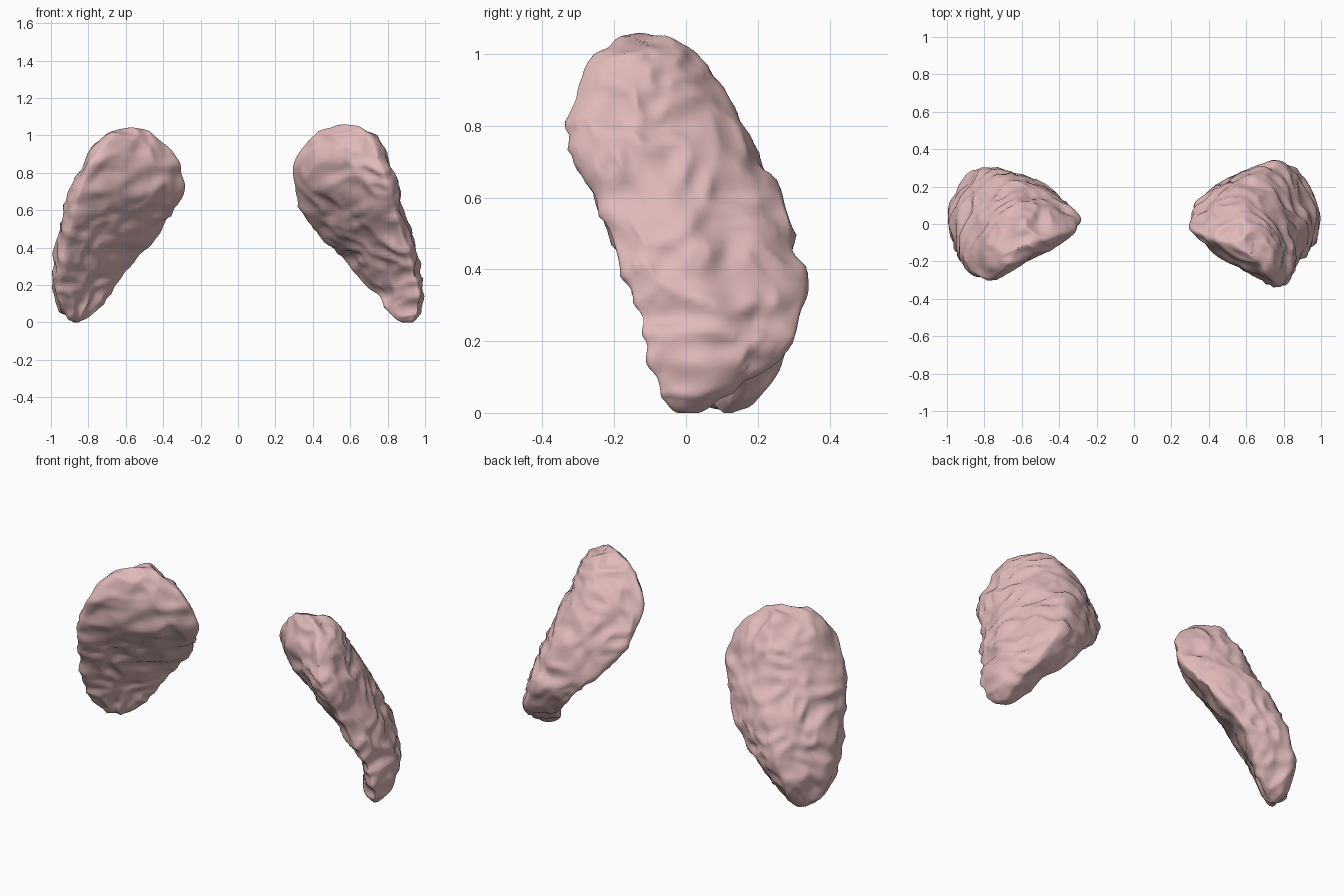
import bpy, bmesh, math
from mathutils import Vector, noise

if "Cube" in bpy.data.objects:
    bpy.data.objects.remove(bpy.data.objects["Cube"], do_unlink=True)

QUARTER = 6
SIDES = 4 * QUARTER
# Flatness of the four arcs: hollow inner front, outer front, domed back, inner back
FLATNESS = (1.7, 1.1, 1.4, 1.4)

tissue = bpy.data.materials.new("pink_tissue")
tissue.use_nodes = True
pink = (0.75, 0.49, 0.49, 1)
tissue.diffuse_color = pink
tissue.node_tree.nodes["Principled BSDF"].inputs["Base Color"].default_value = pink


def section(z, inner, outer, front, back, tip):
    """Rounded triangle: inner tip, front outer corner and domed back."""
    def mix(a, b, t):
        return a + (b - a) * t
    tip_y, outer_y = mix(front, back, tip), mix(front, back, 0.38)
    front_x, back_x = mix(inner, outer, 0.9), mix(inner, outer, 0.58)
    touch = [Vector((inner, tip_y, z)), Vector((front_x, front, z)),
             Vector((outer, outer_y, z)), Vector((back_x, back, z))]
    pts = []
    for q, flat in enumerate(FLATNESS):
        a, b = touch[q], touch[(q + 1) % 4]
        centre = Vector((b.x, a.y, z)) if q % 2 == 0 else Vector((a.x, b.y, z))
        for i in range(QUARTER):
            t = math.pi / 2 * i / QUARTER
            pts.append(centre + (a - centre) * math.cos(t) ** flat
                       + (b - centre) * math.sin(t) ** flat)
    return pts


def wrinkle(p, side):
    """Broad lumps plus creases that run across the lobe."""
    across = Vector((side * 0.8, -0.6, 0))
    q = p - across * p.dot(across) * 0.35
    q = q + 0.07 * noise.noise_vector(p * 4)
    lumps = noise.noise(p * 6)
    creases = 1 - 2.2 * abs(noise.noise(q * 9.5 + Vector((3, 7, 1))))
    fine = noise.noise(q * 20)
    return 0.016 * lumps + 0.017 * creases + 0.006 * fine - 0.004


def lobe(name, side, slices):
    bm = bmesh.new()
    rings = [[bm.verts.new(p) for p in section(*s)] for s in slices]
    for low, high in zip(rings, rings[1:]):
        for i in range(SIDES):
            j = (i + 1) % SIDES
            bm.faces.new((low[i], low[j], high[j], high[i]))
    # Close both ends with a fan
    for ring in (rings[0], rings[-1]):
        pole = bm.verts.new(sum((v.co for v in ring), Vector()) / SIDES)
        for i in range(SIDES):
            bm.faces.new((ring[i], ring[(i + 1) % SIDES], pole))
    bmesh.ops.recalc_face_normals(bm, faces=bm.faces)
    raw = bpy.data.meshes.new(name + "_base")
    bm.to_mesh(raw)
    bm.free()
    obj = bpy.data.objects.new(name, raw)
    bpy.context.collection.objects.link(obj)
    obj.modifiers.new("Smooth", "SUBSURF").levels = 3

    # Freeze the smooth form, then fold its surface
    deps = bpy.context.evaluated_depsgraph_get()
    mesh = bpy.data.meshes.new_from_object(obj.evaluated_get(deps))
    obj.modifiers.clear()
    obj.data = mesh
    mesh.name = name
    bpy.data.meshes.remove(raw)
    bm = bmesh.new()
    bm.from_mesh(mesh)
    bm.normal_update()
    moved = [v.co + v.normal * wrinkle(v.co, side) for v in bm.verts]
    for v, co in zip(bm.verts, moved):
        v.co = co
        v.co.z = max(v.co.z, 0)
    for f in bm.faces:
        f.smooth = True
    bm.to_mesh(mesh)
    bm.free()
    mesh.materials.append(tissue)


# Slices from the bottom up: height, inner x, outer x, front y, back y, tip position
lobe("left_lobe", 1, [
    (0.01, 0.88, 0.93, -0.03, 0.03, 0.5),
    (0.05, 0.82, 0.98, -0.08, 0.09, 0.55),
    (0.15, 0.75, 0.99, -0.10, 0.27, 0.75),
    (0.28, 0.62, 0.97, -0.13, 0.34, 0.84),
    (0.40, 0.50, 0.94, -0.17, 0.33, 0.8),
    (0.55, 0.37, 0.90, -0.24, 0.29, 0.71),
    (0.70, 0.28, 0.86, -0.31, 0.22, 0.65),
    (0.85, 0.29, 0.81, -0.35, 0.13, 0.65),
    (0.99, 0.39, 0.75, -0.26, 0.05, 0.6),
    (1.05, 0.50, 0.65, -0.17, -0.03, 0.5)])
lobe("right_lobe", -1, [
    (0.01, -0.82, -0.88, 0.09, 0.15, 0.5),
    (0.05, -0.76, -0.94, 0.03, 0.20, 0.55),
    (0.15, -0.68, -0.99, -0.06, 0.26, 0.75),
    (0.28, -0.60, -0.98, -0.12, 0.30, 0.84),
    (0.40, -0.49, -0.98, -0.16, 0.29, 0.8),
    (0.55, -0.35, -0.93, -0.23, 0.25, 0.73),
    (0.70, -0.27, -0.91, -0.29, 0.18, 0.66),
    (0.85, -0.30, -0.83, -0.30, 0.11, 0.66),
    (0.98, -0.42, -0.72, -0.24, 0.05, 0.6),
    (1.03, -0.51, -0.65, -0.16, -0.02, 0.5)])
